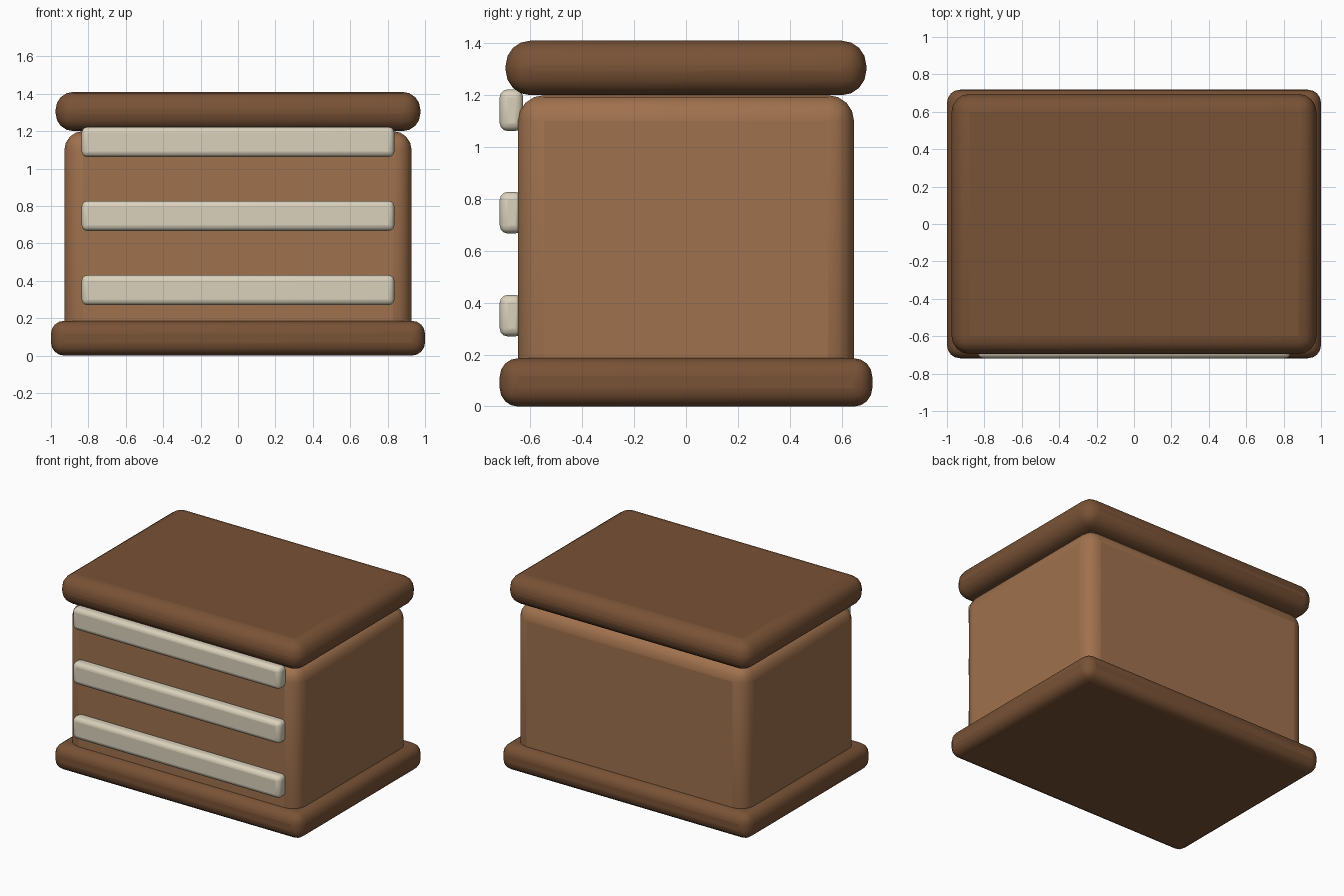
import bpy, math

if "Cube" in bpy.data.objects:
    bpy.data.objects.remove(bpy.data.objects["Cube"])


def material(name, color):
    m = bpy.data.materials.new(name)
    m.diffuse_color = (*color, 1)
    m.use_nodes = True
    m.node_tree.nodes["Principled BSDF"].inputs["Base Color"].default_value = m.diffuse_color
    return m


dark_wood = material("dark_wood", (0.19, 0.085, 0.037))
light_wood = material("light_wood", (0.35, 0.165, 0.075))
cream = material("cream", (0.70, 0.64, 0.50))


def rounded_box(name, x, y, z, bevel, segments, mat):
    """Box spanning the given (min, max) ranges with rounded edges."""
    spans = (x, y, z)
    bpy.ops.mesh.primitive_cube_add(size=1, location=[(a + b) / 2 for a, b in spans])
    ob = bpy.context.object
    ob.name = name
    ob.scale = [b - a for a, b in spans]
    bpy.ops.object.transform_apply(location=False, rotation=False, scale=True)
    mod = ob.modifiers.new("rounding", 'BEVEL')
    mod.width = bevel
    mod.segments = segments
    ob.data.materials.append(mat)
    bpy.ops.object.shade_smooth_by_angle(angle=math.radians(35))
    return ob


# Plinth, body and lid
rounded_box("base", (-1, 1), (-0.718, 0.718), (0, 0.186), 0.07, 4, dark_wood)
rounded_box("body", (-0.928, 0.928), (-0.648, 0.648), (0.05, 1.2), 0.1, 4, light_wood)
rounded_box("lid", (-0.975, 0.975), (-0.695, 0.695), (1.2, 1.41), 0.095, 4, dark_wood)

# Three slats across the front
for i, z in enumerate((0.35, 0.747, 1.142)):
    rounded_box(f"front_slat_{i + 1}", (-0.836, 0.836), (-0.718, -0.628),
                (z - 0.08, z + 0.08), 0.03, 3, cream)
